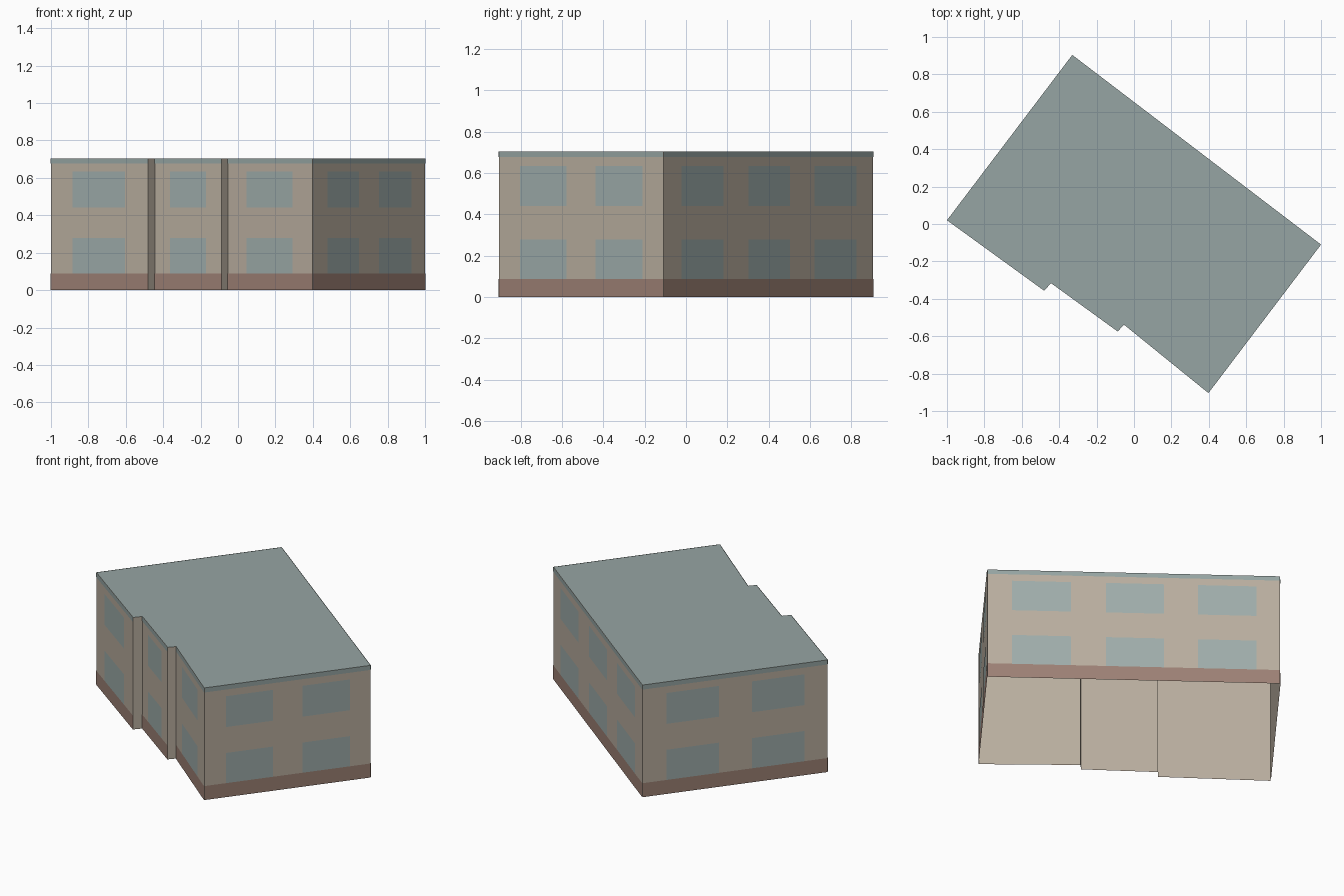
import bpy
from mathutils import Vector

cube = bpy.data.objects.get("Cube")
if cube:
    bpy.data.objects.remove(cube)


def material(name, rgb):
    def linear(c):
        c /= 255
        return c / 12.92 if c <= 0.04045 else ((c + 0.055) / 1.055) ** 2.4
    color = [linear(c) for c in rgb] + [1]
    m = bpy.data.materials.new(name)
    m.use_nodes = True
    m.diffuse_color = color
    m.node_tree.nodes["Principled BSDF"].inputs["Base Color"].default_value = color
    return m


def build(name, verts, faces, mat):
    me = bpy.data.meshes.new(name)
    me.from_pydata(verts, [], faces)
    me.materials.append(mat)
    obj = bpy.data.objects.new(name, me)
    bpy.context.collection.objects.link(obj)
    return obj


plaster = material("beige plaster", (185, 174, 159))
glass = material("grey blue glass", (159, 173, 171))
brick = material("brown base", (157, 129, 117))
roofing = material("grey green roof", (150, 165, 163))

# Footprint, counter-clockwise, with two steps along the front
plan = [(-1, 0.02), (-0.48, -0.357), (-0.444, -0.316), (-0.087, -0.575),
        (-0.054, -0.538), (0.398, -0.904), (1, -0.11), (-0.33, 0.904)]
n = len(plan)
HEIGHT, BASE, TRIM = 0.705, 0.088, 0.677
FLOORS = [(BASE, 0.278), (0.441, 0.635)]
PROUD = 0.002

# Walls, open underneath, and the flat roof
low = [(x, y, 0) for x, y in plan]
high = [(x, y, HEIGHT) for x, y in plan]
build("walls", low + high,
      [(i, (i + 1) % n, (i + 1) % n + n, i + n) for i in range(n)], plaster)
build("roof", high, [tuple(range(n))], roofing)


def wall_panels(name, rects, mat):
    """Thin panels on the walls: (wall, start, end, bottom, top)."""
    verts, faces = [], []
    for wall, s, e, z0, z1 in rects:
        a = Vector((*plan[wall], 0))
        b = Vector((*plan[(wall + 1) % n], 0))
        d = b - a
        out = Vector((d.y, -d.x, 0)).normalized() * PROUD
        k = len(verts)
        for t, z in ((s, z0), (e, z0), (e, z1), (s, z1)):
            verts.append(a + d * t + out + Vector((0, 0, z)))
        faces.append((k, k + 1, k + 2, k + 3))
    build(name, verts, faces, mat)


# Window spans along each main wall; the short step returns stay plain
one = [(0.225, 0.765)]
two = [(0.13, 0.412), (0.59, 0.875)]
three = [(0.085, 0.285), (0.405, 0.603), (0.72, 0.919)]
spans = {0: one, 2: one, 4: one, 5: two, 6: three, 7: two}

wall_panels("base_course", [(w, 0, 1, 0, BASE) for w in spans], brick)
wall_panels("roof_trim", [(w, 0, 1, TRIM, HEIGHT) for w in spans], roofing)
wall_panels("windows", [(w, s, e, z0, z1) for w, cols in spans.items()
                        for s, e in cols for z0, z1 in FLOORS], glass)
